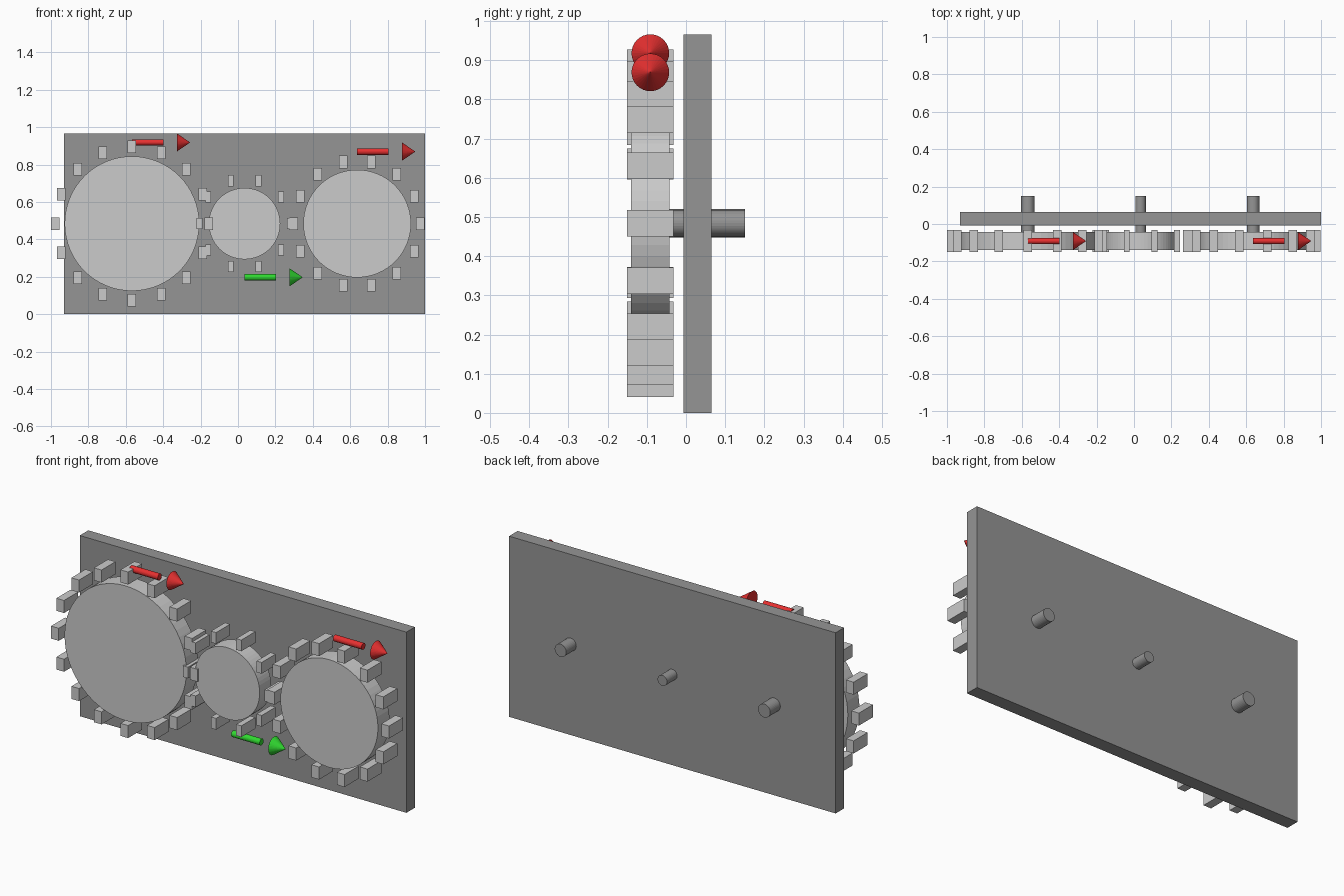
import bpy, math

if "Cube" in bpy.data.objects:
    bpy.data.objects.remove(bpy.data.objects["Cube"])

CZ = 0.484      # height of all axles
GY = -0.091     # middle plane of the gears


def material(name, rgb):
    m = bpy.data.materials.new(name)
    m.diffuse_color = (*rgb, 1)
    m.use_nodes = True
    m.node_tree.nodes["Principled BSDF"].inputs["Base Color"].default_value = m.diffuse_color
    return m


RED = material("red", (0.8, 0.03, 0.03))
GREEN = material("green", (0.03, 0.7, 0.03))
DARK = material("dark_grey", (0.3, 0.3, 0.3))


def finish(name, mat=None):
    ob = bpy.context.object
    ob.name = ob.data.name = name
    if mat:
        ob.data.materials.append(mat)
    return ob


def box(name, centre, size, mat=None):
    bpy.ops.mesh.primitive_cube_add(size=1, location=centre)
    bpy.context.object.scale = size
    bpy.ops.object.transform_apply(location=False, rotation=False, scale=True)
    return finish(name, mat)


def rod_y(name, x, r, y0, y1, sides, mat=None):
    bpy.ops.mesh.primitive_cylinder_add(
        vertices=sides, radius=r, depth=y1 - y0,
        location=(x, (y0 + y1) / 2, CZ), rotation=(math.pi / 2, 0, 0))
    return finish(name, mat)


def gear(name, x, r, count, tooth_w, tooth_h, shaft_r):
    rod_y(name + "_disc", x, r, -0.14, -0.042, 64)
    rod_y(name + "_shaft", x, shaft_r, -0.09, 0.15, 32, DARK)
    # upright block teeth, not turned with the rim
    for i in range(count):
        a = 2 * math.pi * i / count
        tr = r + 0.05
        box(f"{name}_tooth_{i + 1}",
            (x + tr * math.cos(a), GY, CZ + tr * math.sin(a)),
            (tooth_w, 0.118, tooth_h))


def arrow(name, x, z, mat):
    turn = (0, math.pi / 2, 0)
    bpy.ops.mesh.primitive_cylinder_add(
        vertices=32, radius=0.017, depth=0.168,
        location=(x + 0.084, GY, z), rotation=turn)
    finish(name + "_stem", mat)
    bpy.ops.mesh.primitive_cone_add(
        vertices=32, radius1=0.048, radius2=0, depth=0.07,
        location=(x + 0.276, GY, z), rotation=turn)
    finish(name + "_head", mat)


# Back plate
box("back_plate", (0.035, 0.029, 0.4825), (1.93, 0.072, 0.965), DARK)

# Gear train
gear("large_gear", -0.567, 0.36, 16, 0.045, 0.067, 0.036)
gear("small_gear", 0.035, 0.191, 10, 0.03, 0.06, 0.028)
gear("medium_gear", 0.637, 0.288, 14, 0.045, 0.067, 0.034)

# Direction arrows
arrow("large_gear_arrow", -0.567, 0.918, RED)
arrow("small_gear_arrow", 0.035, 0.197, GREEN)
arrow("medium_gear_arrow", 0.637, 0.869, RED)
